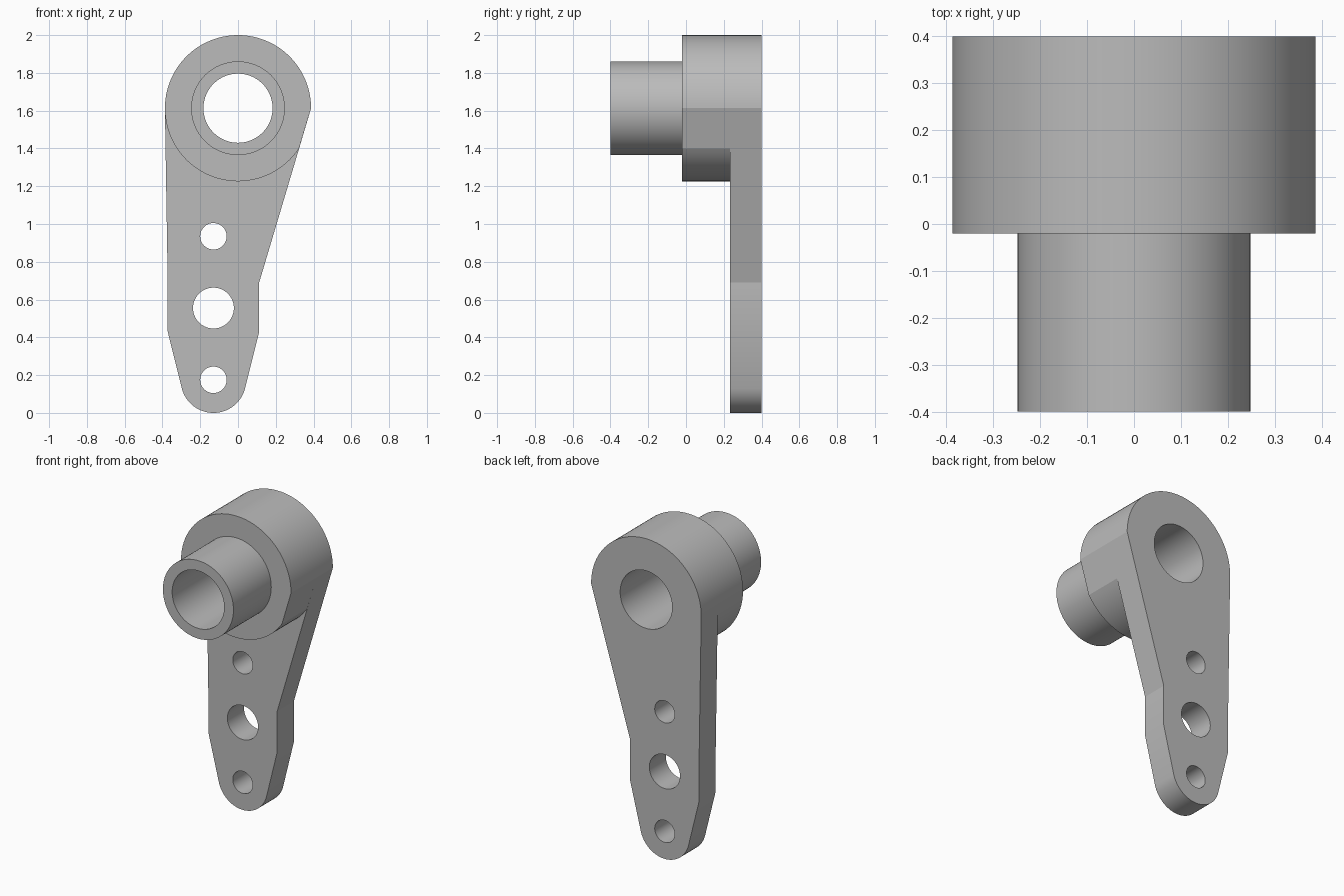
import bpy, bmesh
from math import radians, sin, cos, pi

cube = bpy.data.objects.get("Cube")
if cube:
    bpy.data.objects.remove(cube, do_unlink=True)

grey = bpy.data.materials.new("plain grey")
grey.use_nodes = True
colour = (0.5, 0.5, 0.5, 1)
grey.diffuse_color = colour
grey.node_tree.nodes["Principled BSDF"].inputs["Base Color"].default_value = colour


def arc(x, z, r, start=0, end=360):
    """Points along an arc; a full circle leaves out its repeated end point."""
    n = max(8, round((end - start) / 3.75))
    count = n if end - start == 360 else n + 1
    angles = [radians(start + (end - start) * i / n) for i in range(count)]
    return [(x + r * cos(a), z + r * sin(a)) for a in angles]


def extruded(name, loops, front, back):
    """Solid with an outline and holes in the xz plane, running along y."""
    curve = bpy.data.curves.new(name, 'CURVE')
    curve.dimensions = '2D'
    curve.fill_mode = 'BOTH'
    curve.extrude = (back - front) / 2
    for loop in loops:
        spline = curve.splines.new('POLY')
        spline.points.add(len(loop) - 1)
        for point, (x, z) in zip(spline.points, loop):
            point.co = (x, z, 0, 1)
        spline.use_cyclic_u = True
    obj = bpy.data.objects.new(name, curve)
    bpy.context.collection.objects.link(obj)
    obj.location.y = (front + back) / 2
    obj.rotation_euler.x = pi / 2
    bpy.ops.object.select_all(action='DESELECT')
    obj.select_set(True)
    bpy.context.view_layer.objects.active = obj
    bpy.ops.object.convert(target='MESH')
    obj = bpy.context.object
    obj.name = name

    # Weld the caps to the walls
    bm = bmesh.new()
    bm.from_mesh(obj.data)
    bmesh.ops.remove_doubles(bm, verts=bm.verts, dist=0.0001)
    bmesh.ops.recalc_face_normals(bm, faces=bm.faces)
    bm.to_mesh(obj.data)
    bm.free()
    obj.data.materials.clear()
    obj.data.materials.append(grey)
    bpy.ops.object.shade_smooth_by_angle(angle=radians(15))


HUB_Z, HUB_R, ARM_X, TIP_Z = 1.613, 0.387, -0.13, 0.173
bore = arc(0, HUB_Z, 0.183)

# Arm: rounded top, tapering sides, waisted lower part and rounded tip
arm = arc(0, HUB_Z, HUB_R, 0, 180)
arm += [(ARM_X - 0.242, 0.69), (ARM_X - 0.242, 0.43)]
arm += arc(ARM_X, TIP_Z, TIP_Z, 194.5, 345.5)
arm += [(ARM_X + 0.242, 0.43), (ARM_X + 0.242, 0.69)]
pin_holes = [arc(ARM_X, z, r) for z, r in ((0.935, 0.07), (0.555, 0.108), (0.175, 0.07))]
extruded("lever_arm", [arm, bore] + pin_holes, 0.233, 0.4)

# Hub: round boss with a flat in line with the arm's slanted edge
extruded("hub_boss", [arc(0, HUB_Z, HUB_R, 0, 326.6), bore], -0.02, 0.233)

# Sleeve: thin tube in front of the hub
extruded("sleeve_tube", [arc(0, HUB_Z, 0.248), bore], -0.4, -0.02)
